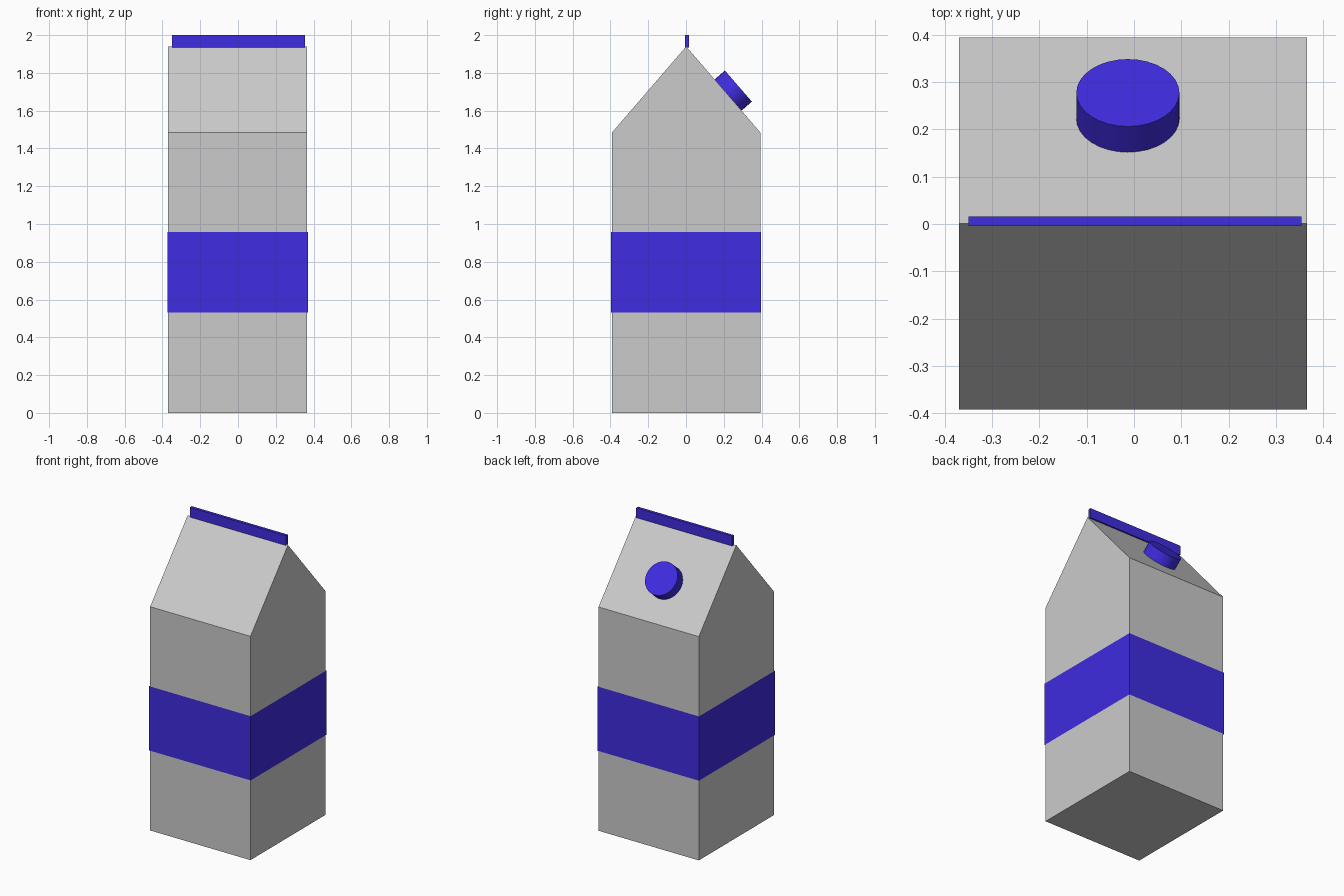
import bpy, bmesh, math
from mathutils import Vector

if "Cube" in bpy.data.objects:
    bpy.data.objects.remove(bpy.data.objects["Cube"])

X0, X1, Y0, Y1 = -0.37, 0.366, -0.392, 0.394
EAVE, APEX = 1.484, 1.94

blue = bpy.data.materials.new("blue")
blue.diffuse_color = (0.05, 0.025, 0.75, 1)
blue.use_nodes = True
blue.node_tree.nodes["Principled BSDF"].inputs["Base Color"].default_value = blue.diffuse_color


def prism(name, pts, direction, material=None, capped=True):
    """Extrude a closed outline along a vector; uncapped makes an open sleeve."""
    bm = bmesh.new()
    a = [bm.verts.new(p) for p in pts]
    b = [bm.verts.new(Vector(p) + Vector(direction)) for p in pts]
    n = len(pts)
    for i in range(n):
        j = (i + 1) % n
        bm.faces.new((a[i], a[j], b[j], b[i]))
    if capped:
        bm.faces.new(a[::-1])
        bm.faces.new(b)
        bmesh.ops.recalc_face_normals(bm, faces=bm.faces)
    mesh = bpy.data.meshes.new(name)
    bm.to_mesh(mesh)
    bm.free()
    obj = bpy.data.objects.new(name, mesh)
    bpy.context.collection.objects.link(obj)
    if material:
        mesh.materials.append(material)
    return obj


def rect(x0, x1, y0, y1, z):
    return [(x0, y0, z), (x1, y0, z), (x1, y1, z), (x0, y1, z)]


# Carton body with gabled top
gable = [(Y0, 0), (Y1, 0), (Y1, EAVE), (0.001, APEX), (Y0, EAVE)]
prism("carton_body", [(X0, y, z) for y, z in gable], (X1 - X0, 0, 0))

# Coloured band: thin open sleeve around the body
g = 0.004
prism("label_band", rect(X0 - g, X1 + g, Y0 - g, Y1 + g, 0.531), (0, 0, 0.426), blue, capped=False)

# Sealed fin along the ridge
prism("top_fin", rect(-0.35, 0.354, -0.004, 0.016, 1.935), (0, 0, 0.065), blue)

# Screw cap standing square on the back roof slope
normal = Vector((0, APEX - EAVE, Y1)).normalized()
depth = 0.072
centre = Vector((-0.013, 0.223, 1.683)) + normal * depth / 2
bpy.ops.mesh.primitive_cylinder_add(vertices=32, radius=0.109, depth=depth, location=centre,
                                    rotation=normal.to_track_quat('Z', 'Y').to_euler())
cap = bpy.context.object
cap.name = "screw_cap"
cap.data.materials.append(blue)
bpy.ops.object.shade_smooth_by_angle(angle=math.radians(30))
